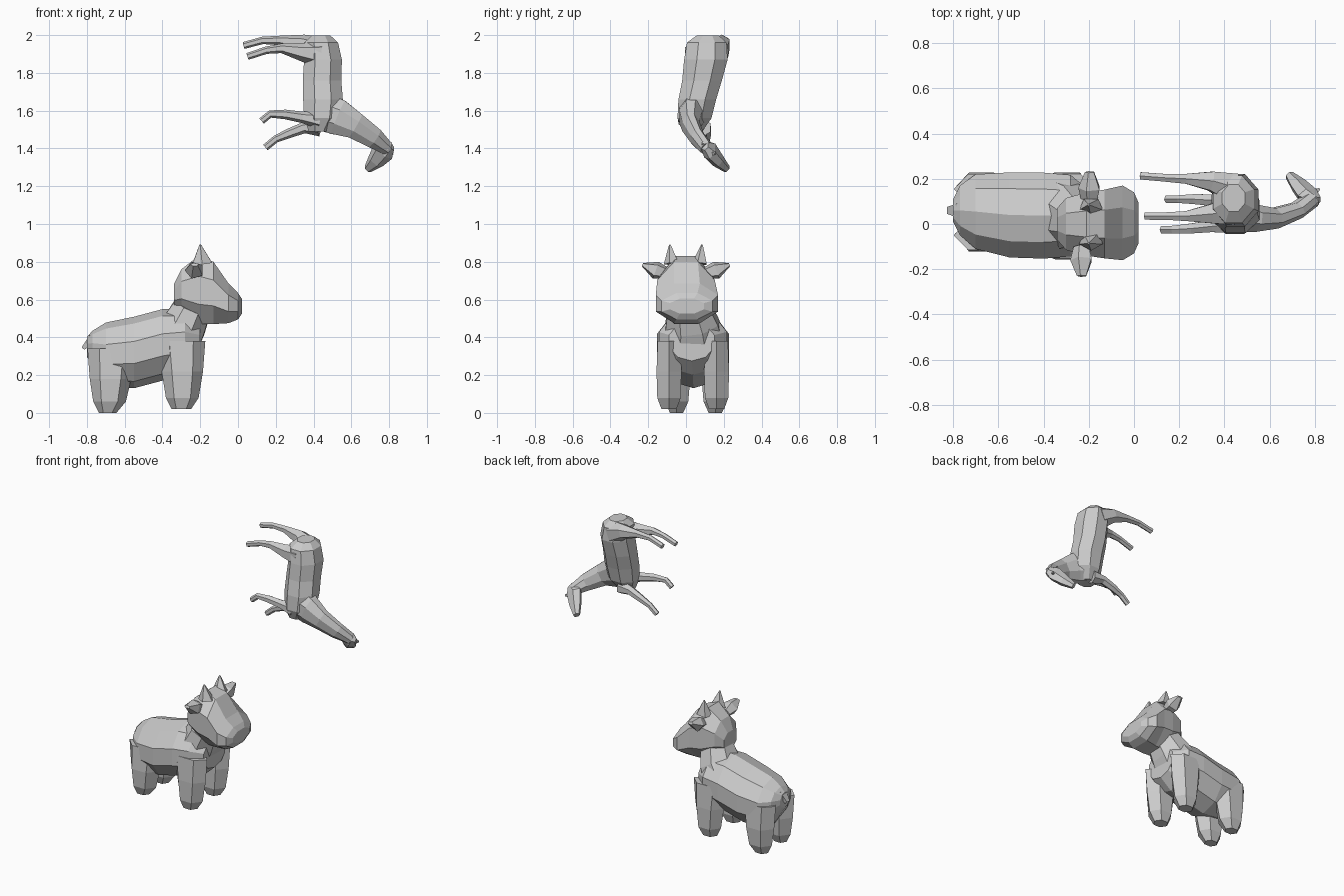
import bpy, bmesh, math
from mathutils import Vector


def loft(name, rings, n=8, axis=None, side=(0, 1, 0)):
    """Low-poly skin through rings (x, y, z, half width along side, half depth)."""
    bm = bmesh.new()
    pts = [Vector(r[:3]) for r in rings]
    grow = 1 / math.cos(math.pi / n)
    loops = []
    for i, r in enumerate(rings):
        t = Vector(axis) if axis else pts[min(i + 1, len(pts) - 1)] - pts[max(i - 1, 0)]
        t.normalize()
        s = Vector(side)
        s = (s - t * s.dot(t)).normalized()
        u = t.cross(s)
        loop = []
        for k in range(n):
            a = 2 * math.pi * (k + 0.5) / n
            loop.append(bm.verts.new(pts[i] + s * (r[3] * grow * math.cos(a)) + u * (r[4] * grow * math.sin(a))))
        loops.append(loop)
    for p, q in zip(loops, loops[1:]):
        for k in range(n):
            j = (k + 1) % n
            bm.faces.new((p[k], p[j], q[j], q[k]))
    bm.faces.new(loops[0][::-1])
    bm.faces.new(loops[-1])
    bmesh.ops.recalc_face_normals(bm, faces=bm.faces)
    me = bpy.data.meshes.new(name)
    bm.to_mesh(me)
    bm.free()
    ob = bpy.data.objects.new(name, me)
    bpy.context.collection.objects.link(ob)
    return ob


# --- Chubby calf: body and neck ---
loft("calf_body", [
    (-0.80, 0.06, 0.35, 0.05, 0.05), (-0.77, 0.06, 0.34, 0.11, 0.09),
    (-0.70, 0.055, 0.31, 0.165, 0.16), (-0.55, 0.04, 0.32, 0.188, 0.18),
    (-0.40, 0.037, 0.36, 0.19, 0.18), (-0.28, 0.037, 0.375, 0.18, 0.165),
    (-0.20, 0.03, 0.38, 0.12, 0.10)], n=10, axis=(1, 0, 0))
loft("calf_neck", [
    (-0.36, 0.04, 0.36, 0.17, 0.15), (-0.28, 0.03, 0.47, 0.14, 0.115),
    (-0.24, 0.01, 0.56, 0.11, 0.10)])
loft("calf_tail", [(-0.77, 0.06, 0.40, 0.03, 0.02), (-0.82, 0.06, 0.34, 0.015, 0.01)], n=4)

# Stubby legs
for label, y in (("left", -0.09), ("right", 0.162)):
    loft("calf_front_leg_" + label, [
        (-0.30, y, 0.38, 0.06, 0.11), (-0.295, y, 0.22, 0.066, 0.095),
        (-0.295, y, 0.08, 0.062, 0.075), (-0.30, y, 0.02, 0.04, 0.045)],
        n=6, axis=(0, 0, -1))
for label, y in (("left", -0.05), ("right", 0.155)):
    loft("calf_hind_leg_" + label, [
        (-0.67, y, 0.34, 0.065, 0.11), (-0.675, y, 0.18, 0.072, 0.095),
        (-0.68, y, 0.06, 0.062, 0.075), (-0.69, y, 0.0, 0.035, 0.04)],
        n=6, axis=(0, 0, -1))

# Big head, ears and horns
loft("calf_head", [
    (-0.34, 0.0, 0.62, 0.07, 0.06), (-0.30, 0.0, 0.65, 0.115, 0.11),
    (-0.21, 0.0, 0.65, 0.14, 0.18), (-0.13, 0.0, 0.635, 0.152, 0.165),
    (-0.05, 0.005, 0.58, 0.165, 0.105), (0.0, 0.005, 0.565, 0.135, 0.07),
    (0.02, 0.005, 0.565, 0.09, 0.04)], axis=(1, 0, 0))
for label, s, x in (("left", -1, -0.23), ("right", 1, -0.195)):
    loft("calf_ear_" + label, [
        (x, 0.10 * s, 0.74, 0.03, 0.025), (x, 0.16 * s, 0.755, 0.042, 0.04),
        (x, 0.23 * s, 0.785, 0.018, 0.008)], n=5, side=(1, 0, 0))
    loft("calf_horn_" + label, [
        (-0.19, 0.075 * s, 0.79, 0.035, 0.045),
        (-0.20, 0.085 * s, 0.89, 0.004, 0.004)], n=5)

# --- Slender foal tipped on end: torso, neck, head ---
loft("foal_torso", [
    (0.44, 0.115, 1.997, 0.06, 0.05), (0.44, 0.11, 1.96, 0.105, 0.09),
    (0.45, 0.105, 1.87, 0.115, 0.10), (0.445, 0.085, 1.76, 0.105, 0.102),
    (0.45, 0.06, 1.66, 0.10, 0.105), (0.445, 0.045, 1.56, 0.09, 0.095),
    (0.43, 0.035, 1.49, 0.05, 0.055)], axis=(0, 0, -1))
loft("foal_neck", [
    (0.43, 0.045, 1.60, 0.08, 0.10), (0.53, 0.025, 1.565, 0.06, 0.095),
    (0.62, 0.025, 1.52, 0.045, 0.07), (0.72, 0.06, 1.455, 0.036, 0.055),
    (0.79, 0.11, 1.40, 0.035, 0.035)])
loft("foal_head", [
    (0.81, 0.10, 1.415, 0.02, 0.025), (0.77, 0.125, 1.39, 0.035, 0.055),
    (0.73, 0.17, 1.335, 0.03, 0.04), (0.688, 0.215, 1.292, 0.018, 0.02)], n=6)
for label, base, tip in (("left", (0.78, 0.09, 1.41), (0.815, 0.09, 1.43)),
                         ("right", (0.78, 0.13, 1.38), (0.82, 0.155, 1.37))):
    loft("foal_ear_" + label, [(*base, 0.02, 0.02), (*tip, 0.004, 0.004)], n=4)

# Thin bent legs: path points (x, y, z), thickness tapering to the hoof
legs = {
    "foal_hind_leg_right": [(0.43, 0.16, 1.92), (0.34, 0.19, 1.955), (0.23, 0.20, 1.972),
                            (0.13, 0.205, 1.972), (0.03, 0.213, 1.945)],
    "foal_hind_leg_left": [(0.43, 0.06, 1.90), (0.34, 0.045, 1.91), (0.23, 0.035, 1.93),
                           (0.15, 0.035, 1.92), (0.05, 0.035, 1.887)],
    "foal_front_leg_left": [(0.43, 0.0, 1.55), (0.34, -0.01, 1.565), (0.25, -0.02, 1.58),
                            (0.17, -0.025, 1.582), (0.125, -0.025, 1.545)],
    "foal_front_leg_right": [(0.43, 0.09, 1.51), (0.35, 0.105, 1.51), (0.27, 0.11, 1.48),
                             (0.20, 0.11, 1.45), (0.145, 0.11, 1.405)],
}
for name, path in legs.items():
    hips = 0.065 if "hind" in name else 0.04
    size = (hips, hips * 0.65, 0.022, 0.017, 0.016)
    loft(name, [(*p, r, r) for p, r in zip(path, size)], n=6)
